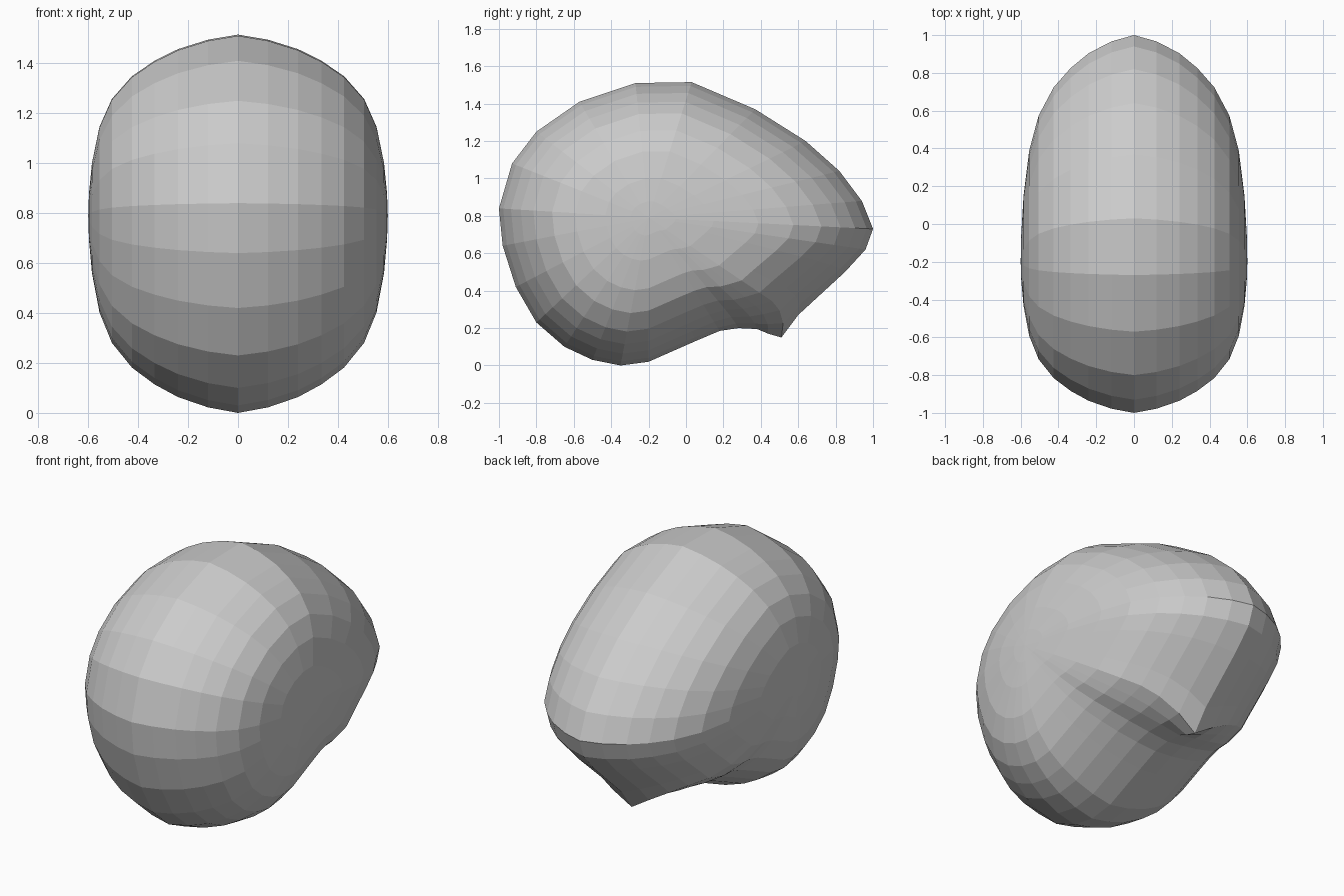
import bpy, bmesh

if "Cube" in bpy.data.objects:
    bpy.data.objects.remove(bpy.data.objects["Cube"])

# side outline (y, z), clockwise from the front
outline = [(-1, .84), (-.93, 1.08), (-.8, 1.25), (-.57, 1.41), (-.27, 1.51), (.03, 1.515),
           (.37, 1.37), (.64, 1.2), (.82, 1.04), (.94, .88), (1, .73), (.96, .62), (.85, .5),
           (.6, .27), (.51, .15), (.44, .17), (.38, .195), (.28, .2), (.18, .185), (.05, .13),
           (-.2, .02), (-.35, 0), (-.5, .03), (-.65, .1), (-.8, .23), (-.91, .42), (-.98, .64)]
# softer position of the pointed nape for the rings away from the middle
soft = {12: (.86, .52), 13: (.66, .35), 14: (.57, .27), 15: (.47, .24), 16: (.39, .22), 17: (.28, .215)}
# ring position x, size, and amount of nape softening
rings = [(0, 1, 0), (.12, .972, .5), (.24, .92, .85), (.335, .855, 1), (.425, .77, 1),
         (.505, .645, 1), (.555, .49, 1), (.585, .29, 1), (.597, .12, 1)]
cy, cz = -.2, .79

bm = bmesh.new()


def ring(x, size, blend):
    verts = []
    for i, (y, z) in enumerate(outline):
        sy, sz = soft.get(i, (y, z))
        y, z = y + (sy - y) * blend, z + (sz - z) * blend
        verts.append(bm.verts.new((x, cy + (y - cy) * size, cz + (z - cz) * size)))
    return verts


# rings from one side pole to the other
sections = [(-x, s, b) for x, s, b in reversed(rings[1:])] + rings
loops = [ring(*r) for r in sections]
n = len(outline)
for a, b in zip(loops, loops[1:]):
    for i in range(n):
        j = (i + 1) % n
        bm.faces.new((a[i], a[j], b[j], b[i]))
for loop, x in ((loops[0], -.6), (loops[-1], .6)):
    pole = bm.verts.new((x, cy, cz))
    for i in range(n):
        bm.faces.new((loop[i], loop[(i + 1) % n], pole))
bmesh.ops.recalc_face_normals(bm, faces=bm.faces)

mesh = bpy.data.meshes.new("rounded_cap")
bm.to_mesh(mesh)
bm.free()
cap = bpy.data.objects.new("rounded_cap", mesh)
bpy.context.collection.objects.link(cap)
